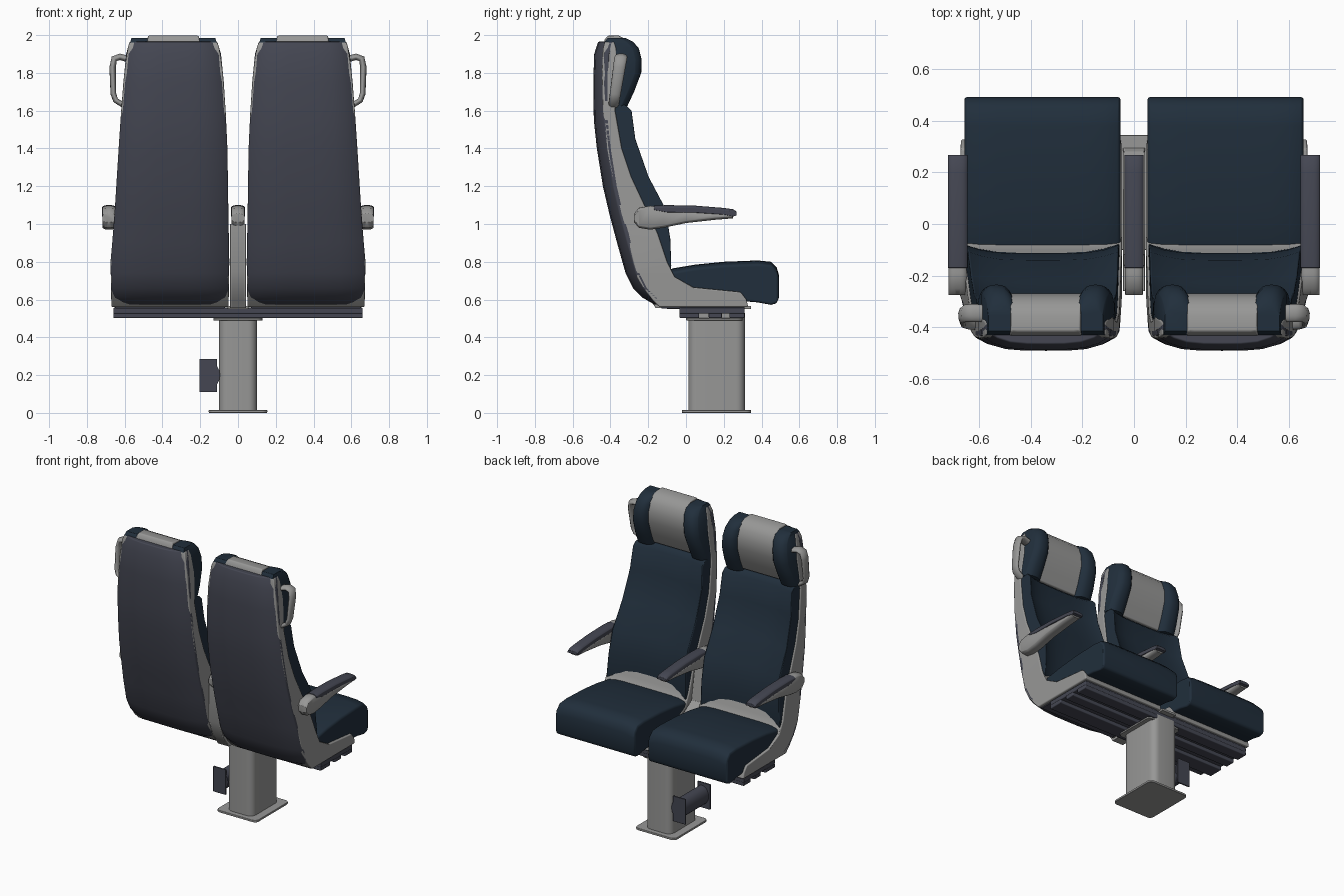
import bpy, bmesh, math
from mathutils import Vector

cube = bpy.data.objects.get("Cube")
if cube:
    bpy.data.objects.remove(cube, do_unlink=True)


def material(name, rgb):
    m = bpy.data.materials.new(name)
    m.use_nodes = True
    m.diffuse_color = (*rgb, 1)
    bsdf = m.node_tree.nodes["Principled BSDF"]
    bsdf.inputs["Base Color"].default_value = (*rgb, 1)
    bsdf.inputs["Roughness"].default_value = 0.6
    return m


NAVY = material("navy_fabric", (0.015, 0.028, 0.045))
SLATE = material("slate_plastic", (0.058, 0.062, 0.085))
GREY = material("light_grey", (0.31, 0.31, 0.305))


def finish(name, bm, mat, bevel=0.01, mirror=False, angle=40):
    bmesh.ops.recalc_face_normals(bm, faces=bm.faces)
    mesh = bpy.data.meshes.new(name)
    bm.to_mesh(mesh)
    bm.free()
    mesh.materials.append(mat)
    ob = bpy.data.objects.new(name, mesh)
    bpy.context.collection.objects.link(ob)
    bpy.ops.object.select_all(action='DESELECT')
    ob.select_set(True)
    bpy.context.view_layer.objects.active = ob
    bpy.ops.object.shade_smooth_by_angle(angle=math.radians(angle))
    if bevel:
        b = ob.modifiers.new("soft_edges", 'BEVEL')
        b.width, b.segments = bevel, 3
        b.angle_limit = math.radians(angle)
        b.harden_normals = True
    if mirror:
        ob.modifiers.new("other_side", 'MIRROR').use_mirror_merge = False
    return ob


# Stations of height, inner edge and outer edge of one seat
EDGES = [(0.55, 0.05, 0.67), (0.8, 0.046, 0.675), (1.0, 0.05, 0.657), (1.4, 0.056, 0.632),
         (1.7, 0.07, 0.612), (1.9, 0.09, 0.592), (2.0, 0.12, 0.565)]


def seat_edges(z):
    for (z0, a0, b0), (z1, a1, b1) in zip(EDGES, EDGES[1:]):
        if z <= z1:
            t = max(0, (z - z0) / (z1 - z0))
            return a0 + t * (a1 - a0), b0 + t * (b1 - b0)
    return EDGES[-1][1:]


def slab(name, rows, mat, axis='z', span=None, part=(0, 1), curve=(0, 0), power=4,
         bevel=0.01, mirror=True):
    """Loft of rows (station, low, high); curve rounds the low and high sides toward the edges."""
    bm = bmesh.new()
    steps = 10
    us = [math.sin(math.pi * (i / steps - 0.5)) for i in range(steps + 1)]
    rings = []
    for s, low, high in rows:
        x0, x1 = span or seat_edges(s)
        x0, x1 = x0 + (x1 - x0) * part[0], x0 + (x1 - x0) * part[1]
        lower, upper = [], []
        for u in us:
            x = (x0 + x1) / 2 + u * (x1 - x0) / 2
            k = abs(u) ** power
            a = low + curve[0] * k
            b = max(high - curve[1] * k, a + 0.006)
            for side, d in ((lower, a), (upper, b)):
                side.append(bm.verts.new((x, d, s) if axis == 'z' else (x, s, d)))
        rings.append(lower + upper[::-1])
    n = len(rings[0])
    for r0, r1 in zip(rings, rings[1:]):
        for i in range(n):
            j = (i + 1) % n
            bm.faces.new((r0[i], r0[j], r1[j], r1[i]))
    bm.faces.new(rings[0])
    bm.faces.new(rings[-1])
    return finish(name, bm, mat, bevel, mirror)


def box(name, lo, hi, mat, bevel=0.006, mirror=False, upright=0):
    bm = bmesh.new()
    bmesh.ops.create_cube(bm, size=1)
    lo, hi = Vector(lo), Vector(hi)
    for v in bm.verts:
        v.co = (lo + hi) / 2 + v.co * (hi - lo)
    if upright:
        edges = [e for e in bm.edges if abs(e.verts[0].co.z - e.verts[1].co.z) > 1e-4]
        bmesh.ops.bevel(bm, geom=edges, offset=upright, segments=6, profile=0.5, affect='EDGES')
    return finish(name, bm, mat, bevel, mirror)


# Seat backs: slate rear panel, grey side shell
BACK = [(0.575, -0.17), (0.61, -0.23), (0.66, -0.28), (0.74, -0.32), (0.9, -0.365), (1.05, -0.405),
        (1.2, -0.44), (1.4, -0.472), (1.55, -0.488), (1.75, -0.491), (1.9, -0.486), (1.965, -0.465)]
slab("back_panel", [(z, y, y + 0.08) for z, y in BACK], SLATE, curve=(0.055, 0), bevel=0.008)
slab("seat_shell", [(0.56, -0.14, 0.33), (0.6, -0.18, 0.32), (0.64, -0.21, 0.29),
                    (0.665, -0.23, 0.04), (0.72, -0.26, -0.06), (0.8, -0.28, -0.1),
                    (0.95, -0.32, -0.15), (1.1, -0.36, -0.22), (1.25, -0.395, -0.29),
                    (1.4, -0.42, -0.34), (1.6, -0.44, -0.375), (1.8, -0.445, -0.36),
                    (1.93, -0.44, -0.37), (1.965, -0.43, -0.38)], GREY, bevel=0.008)

# Cushions: backrest with raised side bolsters, and seat
slab("back_cushion", [(0.7, -0.2, -0.12), (0.78, -0.22, -0.11), (0.92, -0.24, -0.115),
                      (1.08, -0.3, -0.14), (1.25, -0.34, -0.23), (1.45, -0.38, -0.3),
                      (1.6, -0.41, -0.32), (1.63, -0.41, -0.35)],
     NAVY, part=(0.015, 0.985), curve=(0, -0.035), bevel=0.014)
slab("seat_cushion", [(-0.14, 0.64, 0.74), (-0.07, 0.62, 0.765), (0.05, 0.61, 0.785),
                      (0.2, 0.6, 0.8), (0.38, 0.585, 0.807), (0.45, 0.572, 0.8),
                      (0.48, 0.58, 0.77), (0.492, 0.61, 0.73)],
     NAVY, axis='y', span=(0.052, 0.657), curve=(0, 0.02), power=8, bevel=0.015)

# Headrest: grey centre pad between two navy wings
HEAD = [(1.625, -0.42, -0.31), (1.7, -0.43, -0.275), (1.8, -0.435, -0.237), (1.87, -0.435, -0.235),
        (1.93, -0.435, -0.25), (1.965, -0.43, -0.28), (1.985, -0.415, -0.32)]
slab("headrest_centre", [(z + 0.012, a, b - 0.035) for z, a, b in HEAD], GREY,
     part=(0.2, 0.8), bevel=0.015)
for label, part in (("inner", (0.01, 0.235)), ("outer", (0.765, 0.99))):
    slab(f"headrest_{label}_wing", HEAD, NAVY, part=part, curve=(0, 0.035), power=3, bevel=0.015)

# Armrests: grey body with slate pad, outer pair and one shared in the middle
ARM = [(-0.275, 1.01, 1.055), (-0.25, 0.98, 1.085), (-0.19, 0.97, 1.097), (-0.12, 0.98, 1.085),
       (0.0, 1.005, 1.07), (0.15, 1.022, 1.062), (0.25, 1.03, 1.06)]
PAD = [(-0.17, 1.075, 1.097), (-0.1, 1.062, 1.1), (0.05, 1.06, 1.097),
       (0.2, 1.05, 1.085), (0.25, 1.04, 1.078), (0.268, 1.045, 1.065)]
for label, span, mirror in (("outer", (0.648, 0.718), True), ("middle", (-0.034, 0.034), False)):
    x0, x1 = span
    slab(f"{label}_armrest_body", ARM, GREY, axis='y', span=span, curve=(0.012, 0.012),
         mirror=mirror)
    slab(f"{label}_armrest_pad", PAD, SLATE, axis='y', span=(x0 - 0.003, x1 + 0.003),
         curve=(0, 0.012), bevel=0.005, mirror=mirror)
slab("middle_armrest_post", [(0.555, -0.16, 0.3), (0.6, -0.19, 0.28), (0.64, -0.22, 0.05),
                             (0.75, -0.26, -0.12), (1.0, -0.26, -0.16)],
     GREY, span=(-0.042, 0.042), mirror=False)

# Grab handles beside the headrests
curve = bpy.data.curves.new("grab_handle", 'CURVE')
curve.dimensions = '3D'
curve.bevel_depth, curve.bevel_resolution = 0.018, 3
curve.use_fill_caps = True
path = [(0.57, 1.87), (0.625, 1.885), (0.655, 1.875), (0.664, 1.83),
        (0.66, 1.69), (0.648, 1.655), (0.6, 1.625)]
spline = curve.splines.new('POLY')
spline.points.add(len(path) - 1)
for p, (x, z) in zip(spline.points, path):
    p.co = (x, (z - 1.75) * 0.08, z, 1)
    p.radius = 0.8 + (z - 1.62) * 0.8
curve.materials.append(GREY)
handle = bpy.data.objects.new("grab_handle", curve)
bpy.context.collection.objects.link(handle)
handle.location.y = -0.365
handle.scale.y = 1.9
handle.modifiers.new("other_side", 'MIRROR').use_mirror_merge = False

# Cross beam and plates under the seats
box("cross_beam", (-0.66, -0.035, 0.525), (0.66, 0.31, 0.557), SLATE)
for label, y0, y1 in (("rear", -0.035, 0.07), ("middle", 0.12, 0.19), ("front", 0.23, 0.31)):
    box(f"{label}_beam_rail", (-0.66, y0, 0.502), (0.66, y1, 0.53), SLATE)
box("seat_underplate", (0.07, -0.13, 0.552), (0.65, 0.31, 0.566), SLATE, 0.003, True)
box("beam_top_plate", (-0.055, -0.1, 0.55), (0.055, 0.345, 0.566), GREY, 0.003)

# Pedestal
box("pedestal_column", (-0.1, 0.012, 0.01), (0.1, 0.312, 0.53), GREY, 0, upright=0.045)
box("pedestal_collar", (-0.13, 0.0, 0.49), (0.13, 0.3, 0.502), GREY, 0.003, upright=0.03)
box("pedestal_base", (-0.155, -0.022, 0), (0.155, 0.345, 0.015), GREY, 0.004, upright=0.03)

# Bracket on the side of the pedestal
for label, y in (("rear", 0.02), ("front", 0.29)):
    box(f"{label}_bracket_plate", (-0.205, y, 0.11), (-0.11, y + 0.01, 0.285), SLATE, 0.002)
bm = bmesh.new()
bmesh.ops.create_cone(bm, cap_ends=True, segments=16, radius1=0.05, radius2=0.05, depth=0.27)
for v in bm.verts:
    v.co = (-0.145 + v.co.x, 0.16 + v.co.z, 0.2 + v.co.y * 1.3)
finish("bracket_body", bm, SLATE, 0)
